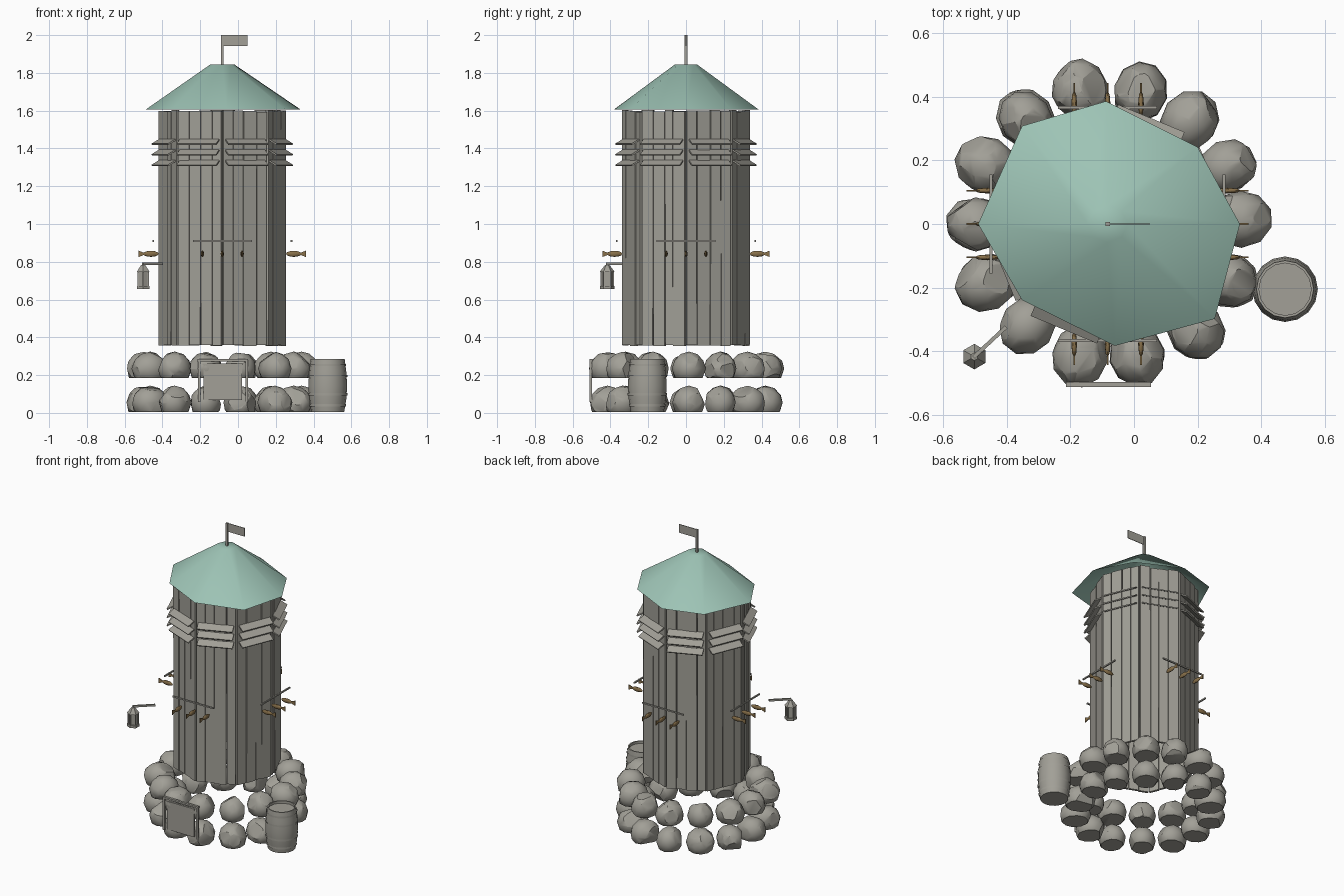
import bpy, bmesh, math, random
from mathutils import Matrix, Vector

if "Cube" in bpy.data.objects:
    bpy.data.objects.remove(bpy.data.objects["Cube"])

random.seed(7)
CX = -0.083                      # tower axis
TAU = 2 * math.pi


def material(name, rgb):
    m = bpy.data.materials.new(name)
    m.diffuse_color = (*rgb, 1)
    m.use_nodes = True
    m.node_tree.nodes["Principled BSDF"].inputs["Base Color"].default_value = m.diffuse_color
    return m


GREY = material("weathered grey", (0.36, 0.35, 0.31))
TEAL = material("pale teal", (0.34, 0.55, 0.465))
BROWN = material("smoked brown", (0.25, 0.165, 0.07))


def finish(bm, name, mat, angle=30):
    bmesh.ops.recalc_face_normals(bm, faces=bm.faces)
    me = bpy.data.meshes.new(name)
    bm.to_mesh(me)
    bm.free()
    me.materials.append(mat)
    ob = bpy.data.objects.new(name, me)
    bpy.context.collection.objects.link(ob)
    bpy.ops.object.select_all(action='DESELECT')
    ob.select_set(True)
    bpy.context.view_layer.objects.active = ob
    bpy.ops.object.shade_smooth_by_angle(angle=math.radians(angle))
    return ob


def box(bm, size, loc, base=Matrix(), rot=Matrix()):
    m = base @ Matrix.Translation(loc) @ rot @ Matrix.Diagonal((*size, 1))
    return bmesh.ops.create_cube(bm, size=1, matrix=m)["verts"]


def cone(bm, n, r1, r2, z1, z2, x, y):
    bmesh.ops.create_cone(bm, cap_ends=True, segments=n, radius1=r1, radius2=r2,
                          depth=z2 - z1, matrix=Matrix.Translation((x, y, (z1 + z2) / 2)))


def side(a):
    """Frame on the tower axis: local y points outward at angle a."""
    return Matrix.Translation((CX, 0, 0)) @ Matrix.Rotation(a - math.pi / 2, 4, 'Z')


# Plank walls: eight hollow panels with open corners
bm = bmesh.new()
R = 0.343
apothem = R * math.cos(math.pi / 8)
for i in range(8):
    f = side((i + 0.5) * TAU / 8)
    cuts = [-0.125, -0.066, 0.0, 0.064, 0.125]
    cuts = [c + (random.uniform(-0.012, 0.012) if 0 < k < 4 else 0) for k, c in enumerate(cuts)]
    for a, b in zip(cuts, cuts[1:]):
        bottom = 0.355 + random.uniform(0, 0.006)
        top = 1.605 - random.uniform(0, 0.012)
        vs = box(bm, (b - a - 0.003, 0.016, top - bottom),
                 ((a + b) / 2, apothem - 0.008 + random.uniform(-0.004, 0.002), (top + bottom) / 2), f)
        for v in vs:             # slightly uneven board ends
            v.co += f.to_3x3() @ Vector((random.uniform(-0.0015, 0.0015), 0, 0))
finish(bm, "plank_walls", GREY)

# Slanted louvre slats, three on each wall
bm = bmesh.new()
for i in range(8):
    f = side((i + 0.5) * TAU / 8)
    for z in (1.322, 1.378, 1.434):
        box(bm, (0.226, 0.05, 0.008), (0, apothem + 0.019, z), f,
            Matrix.Rotation(math.radians(-30), 4, 'X'))
finish(bm, "louvre_slats", GREY)

# Roof: crooked eight-sided eave rising to a small flat top
eave = [(0.333, 0), (0.2, 0.242), (-0.088, 0.386), (-0.352, 0.308),
        (-0.49, 0), (-0.352, -0.239), (-0.06, -0.383), (0.254, -0.298)]
bm = bmesh.new()
low = [bm.verts.new((x, y, 1.605)) for x, y in eave]
high = [bm.verts.new((CX + 0.063 * math.cos(i * TAU / 8), 0.058 * math.sin(i * TAU / 8), 1.845))
        for i in range(8)]
for i in range(8):
    j = (i + 1) % 8
    bm.faces.new((low[i], low[j], high[j], high[i]))
bm.faces.new(high)
finish(bm, "roof", TEAL, 80)

# Flag and pole
bm = bmesh.new()
box(bm, (0.014, 0.014, 0.16), (CX, 0, 1.92))
box(bm, (0.128, 0.004, 0.058), (CX + 0.07, 0, 1.971))
finish(bm, "flag", GREY)

# Stone foundation: two rings of chipped boulders
spots = [(-0.17, 0.42), (0.02, 0.415), (0.175, 0.325), (0.295, 0.18), (0.335, 0.015),
         (0.295, -0.175), (0.195, -0.335), (0.01, -0.415), (-0.17, -0.415),
         (-0.335, -0.32), (-0.465, -0.185), (-0.497, 0.0), (-0.465, 0.185), (-0.34, 0.33)]


def boulder(x, y, floor):
    bm = bmesh.new()
    bmesh.ops.create_icosphere(bm, subdivisions=2, radius=1)

    def chip(co, no):
        geom = bm.verts[:] + bm.edges[:] + bm.faces[:]
        cut = bmesh.ops.bisect_plane(bm, geom=geom, plane_co=co, plane_no=no, clear_outer=True)
        edges = [e for e in cut["geom_cut"] if isinstance(e, bmesh.types.BMEdge)]
        if edges:
            bmesh.ops.contextual_create(bm, geom=edges)

    for _ in range(6):
        no = Vector((random.gauss(0, 1), random.gauss(0, 1), random.gauss(0.2, 0.8))).normalized()
        chip(no * random.uniform(0.78, 0.93), no)
    chip(Vector((0, 0, -0.55)), Vector((0, 0, -1)))
    s = random.uniform(0.95, 1.05)
    m = (Matrix.Translation((x, y, floor + 0.55 * 0.09)) @
         Matrix.Rotation(math.atan2(y, x - CX), 4, 'Z') @
         Matrix.Diagonal((0.097 * s, 0.086 * s, 0.09, 1)))
    bm.transform(m)
    return bm


for label, floor in (("lower", 0.005), ("upper", 0.185)):
    for x, y in spots:
        finish(boulder(x, y, floor), label + "_stone", GREY)

# Drying racks with three fish on each of four sides
rods, fish = bmesh.new(), bmesh.new()
for i in range(4):
    f = side(i * TAU / 4)
    box(rods, (0.312, 0.009, 0.009), (0, 0.366, 0.91), f)
    for x in (-0.105, 0, 0.105):
        bmesh.ops.create_uvsphere(fish, u_segments=8, v_segments=6, radius=1,
                                  matrix=f @ Matrix.Translation((x, 0.378, 0.842)) @
                                  Matrix.Diagonal((0.009, 0.041, 0.016, 1)))
        tail = box(fish, (0.005, 0.034, 0.034), (x, 0.426, 0.842), f)
        inv = f.inverted()
        for v in tail:           # pinch the tail root
            p = inv @ v.co
            if p.y < 0.42:
                p.z = 0.842 + (p.z - 0.842) * 0.2
                v.co = f @ p
finish(rods, "drying_rods", GREY)
finish(fish, "dried_fish", BROWN)

# Barrel: lathed staves with a recessed lid
BX, BY, N = 0.475, -0.205, 16
profile = [(0.0, 0.005), (0.087, 0.005), (0.098, 0.07), (0.103, 0.145), (0.098, 0.22),
           (0.09, 0.285), (0.082, 0.285), (0.082, 0.268), (0.0, 0.268)]
bm = bmesh.new()
vs = [bm.verts.new((r, 0, z)) for r, z in profile]
es = [bm.edges.new(p) for p in zip(vs, vs[1:])]
bmesh.ops.spin(bm, geom=vs + es, cent=(0, 0, 0), axis=(0, 0, 1), angle=TAU, steps=N)
bmesh.ops.remove_doubles(bm, verts=bm.verts, dist=1e-4)
bm.transform(Matrix.Translation((BX, BY, 0)))
finish(bm, "barrel", GREY)

# Barrel hoops
bm = bmesh.new()
for z, r in ((0.04, 0.097), (0.098, 0.104), (0.195, 0.104), (0.253, 0.098)):
    cone(bm, N, r, r, z - 0.006, z + 0.006, BX, BY)
caps = [f for f in bm.faces if len(f.verts) > 4]
bmesh.ops.delete(bm, geom=caps, context='FACES_ONLY')
finish(bm, "barrel_hoops", GREY)

# Notice board in a post frame
bm = bmesh.new()
for x in (-0.206, 0.046):
    box(bm, (0.014, 0.014, 0.22), (x, -0.504, 0.168))
box(bm, (0.268, 0.016, 0.012), (-0.08, -0.504, 0.279))
box(bm, (0.204, 0.01, 0.19), (-0.08, -0.504, 0.163))
box(bm, (0.214, 0.014, 0.008), (-0.08, -0.504, 0.258))
finish(bm, "notice_board", GREY)

# Hanging lantern and its arm
LX, LY = -0.502, -0.417
bm = bmesh.new()
cone(bm, 6, 0.038, 0.038, 0.655, 0.672, LX, LY)
cone(bm, 6, 0.028, 0.028, 0.672, 0.748, LX, LY)
cone(bm, 6, 0.04, 0.012, 0.746, 0.783, LX, LY)
for i in range(6):
    a = i * TAU / 6
    box(bm, (0.007, 0.007, 0.076),
        (LX + 0.031 * math.sin(a), LY + 0.031 * math.cos(a), 0.71))
finish(bm, "lantern", GREY)
bm = bmesh.new()
box(bm, (0.14, 0.012, 0.012), (-0.453, -0.371, 0.79), rot=Matrix.Rotation(math.radians(43), 4, 'Z'))
finish(bm, "lantern_arm", GREY)
